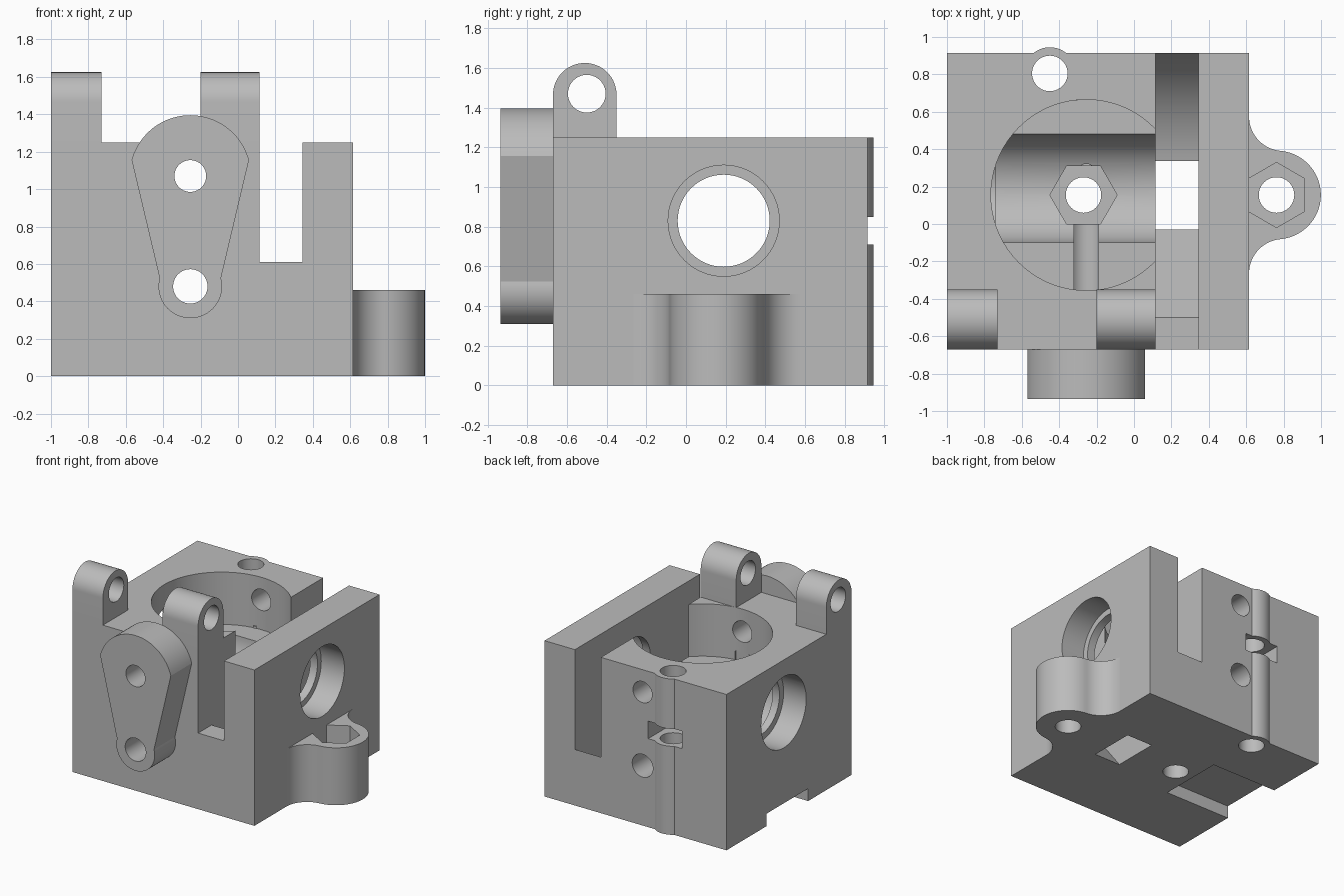
import bpy, bmesh
from math import sin, cos, pi, radians, atan2, hypot, acos, asin
from mathutils import Vector

old = bpy.data.objects.get("Cube")
if old:
    bpy.data.objects.remove(old, do_unlink=True)

grey = bpy.data.materials.new("plain grey")
grey.use_nodes = True
grey.diffuse_color = (0.5, 0.5, 0.5, 1)
grey.node_tree.nodes["Principled BSDF"].inputs["Base Color"].default_value = (0.5, 0.5, 0.5, 1)


def arc(cx, cy, r, a0, a1, n=32):
    """Points on an arc, angles in degrees."""
    return [(cx + r * cos(radians(a0 + (a1 - a0) * i / n)),
             cy + r * sin(radians(a0 + (a1 - a0) * i / n))) for i in range(n + 1)]


def ring(cx, cy, r, n=48, turn=0):
    return arc(cx, cy, r, turn, turn + 360, n)[:-1]


def rect(x0, x1, y0, y1):
    return [(x0, y0), (x1, y0), (x1, y1), (x0, y1)]


def prism(name, pts, axis, lo, hi):
    """Extrude a 2D outline along an axis; the outline uses the other two axes."""
    place = {"x": lambda a, b: (lo, a, b),
             "y": lambda a, b: (a, lo, b),
             "z": lambda a, b: (a, b, lo)}[axis]
    bm = bmesh.new()
    face = bm.faces.new([bm.verts.new(place(*p)) for p in pts])
    new = bmesh.ops.extrude_face_region(bm, geom=[face])["geom"]
    step = Vector([(hi - lo) * (axis == k) for k in "xyz"])
    bmesh.ops.translate(bm, vec=step, verts=[g for g in new if isinstance(g, bmesh.types.BMVert)])
    bmesh.ops.recalc_face_normals(bm, faces=bm.faces)
    mesh = bpy.data.meshes.new(name)
    bm.to_mesh(mesh)
    bm.free()
    mesh.materials.append(grey)
    ob = bpy.data.objects.new(name, mesh)
    bpy.context.collection.objects.link(ob)
    return ob


def combine(target, pts, axis, lo, hi, operation="DIFFERENCE"):
    """Boolean a prism into the target, then drop the prism."""
    tool = prism("cutter", pts, axis, lo, hi)
    mod = target.modifiers.new("shape", "BOOLEAN")
    mod.operation, mod.solver, mod.object = operation, "EXACT", tool
    bpy.context.view_layer.objects.active = target
    bpy.ops.object.modifier_apply(modifier=mod.name)
    bpy.data.objects.remove(tool, do_unlink=True)


# Main block with the rounded rib on its back
body = prism("body", rect(-1, 0.615, -0.67, 0.915), "z", 0, 1.25)
RIB = (-0.45, 0.805)
combine(body, ring(*RIB, 0.14), "z", 0, 1.25, "UNION")

# Slot with a ramp in front, an opening in the floor and a curved rear
cy, cz, big = 0.155, 0.83, 0.85
a0 = -atan2(cz + 0.05, 0.19) * 180 / pi
a1 = -acos(0.80 / big) * 180 / pi
slot = [(-0.8, 1.4), (-0.8, 0.61), (-0.5, 0.61), (-0.03, 0), (-0.03, -0.1), (0.34, -0.1)]
slot += arc(cy, cz, big, a0, a1, 24) + [(1.0, 1.4)]
combine(body, slot, "x", 0.115, 0.345)

# Vertical well and the cross bore beneath it
combine(body, ring(-0.255, 0.155, 0.51, 72), "z", 0.83, 1.5)
BORE = (0.19, 0.83)
combine(body, ring(*BORE, 0.29, 64), "x", -0.74, 0.2)
combine(body, ring(*BORE, 0.232, 64), "x", -1.2, 0.8)
combine(body, ring(*BORE, 0.28, 64), "x", 0.41, 0.8)
combine(body, ring(*BORE, 0.285, 64), "x", -1.2, -0.8)

# Nut pocket, screw hole and groove in the well floor
combine(body, ring(-0.27, 0.155, 0.18, 6), "z", 0.35, 0.7)
combine(body, ring(-0.27, 0.155, 0.095, 32), "z", -0.2, 0.5)
combine(body, rect(-0.32, -0.19, -0.36, 0), "z", 0.52, 0.9)

# Rib screw hole and its nut slot
combine(body, ring(*RIB, 0.095, 40), "z", -0.2, 1.5)
combine(body, rect(-0.605, -0.305, 0.66, 1.1), "z", 0.71, 0.85)

# Shallow recess under the right side
combine(body, rect(-1.2, -0.42, -0.12, 0.41), "z", -0.2, 0.1)

# Tapered boss on the front
TOP, LOW = (-0.255, 1.07, 0.325), (-0.255, 0.48, 0.17)
tilt = asin((TOP[2] - LOW[2]) / (TOP[1] - LOW[1])) * 180 / pi
boss = prism("front_boss", arc(*TOP, tilt, 180 - tilt, 48) + arc(*LOW, 180 - tilt, 360 + tilt, 32),
             "y", -0.935, -0.67)
for part in (boss, body):
    combine(part, ring(-0.255, 1.07, 0.085, 40), "y", -1.2, 1.2)
    combine(part, ring(-0.255, 0.48, 0.092, 40), "y", -1.2, 1.2)

# Two hinge lugs
lugs = []
for name, x0, x1 in (("right_lug", -1, -0.73), ("left_lug", -0.2, 0.115)):
    lug = prism(name, [(-0.67, 1.25), (-0.35, 1.25)] + arc(-0.51, 1.465, 0.16, 0, 180), "x", x0, x1)
    combine(lug, ring(-0.5, 1.47, 0.095, 40), "x", x0 - 0.1, x1 + 0.1)
    lugs.append(lug)

# Side ear blended into the block by two concave fillets
ex, ey, er, wall, reach = 0.762, 0.155, 0.237, 0.615, 0.42
d = ex - wall
fr = (d * d + reach * reach - er * er) / (2 * (er + d))
fx = wall + fr
ang = atan2(reach, fx - ex) * 180 / pi
ear = arc(ex, ey, er, -ang, ang, 40) + arc(fx, ey + reach, fr, ang + 180, 180, 16)[1:]
ear += arc(fx, ey - reach, fr, 180, 180 - ang, 16)[:-1]
side_ear = prism("side_ear", ear, "z", 0, 0.46)
combine(side_ear, ring(ex, ey, 0.174, 6, 30), "z", 0.28, 0.6)
combine(side_ear, ring(ex, ey, 0.095, 40), "z", -0.2, 0.6)

# Smooth the curved walls, keep the edges crisp
bpy.ops.object.select_all(action="DESELECT")
for ob in (body, boss, side_ear, *lugs):
    ob.select_set(True)
bpy.context.view_layer.objects.active = body
bpy.ops.object.shade_smooth_by_angle(angle=radians(25))
